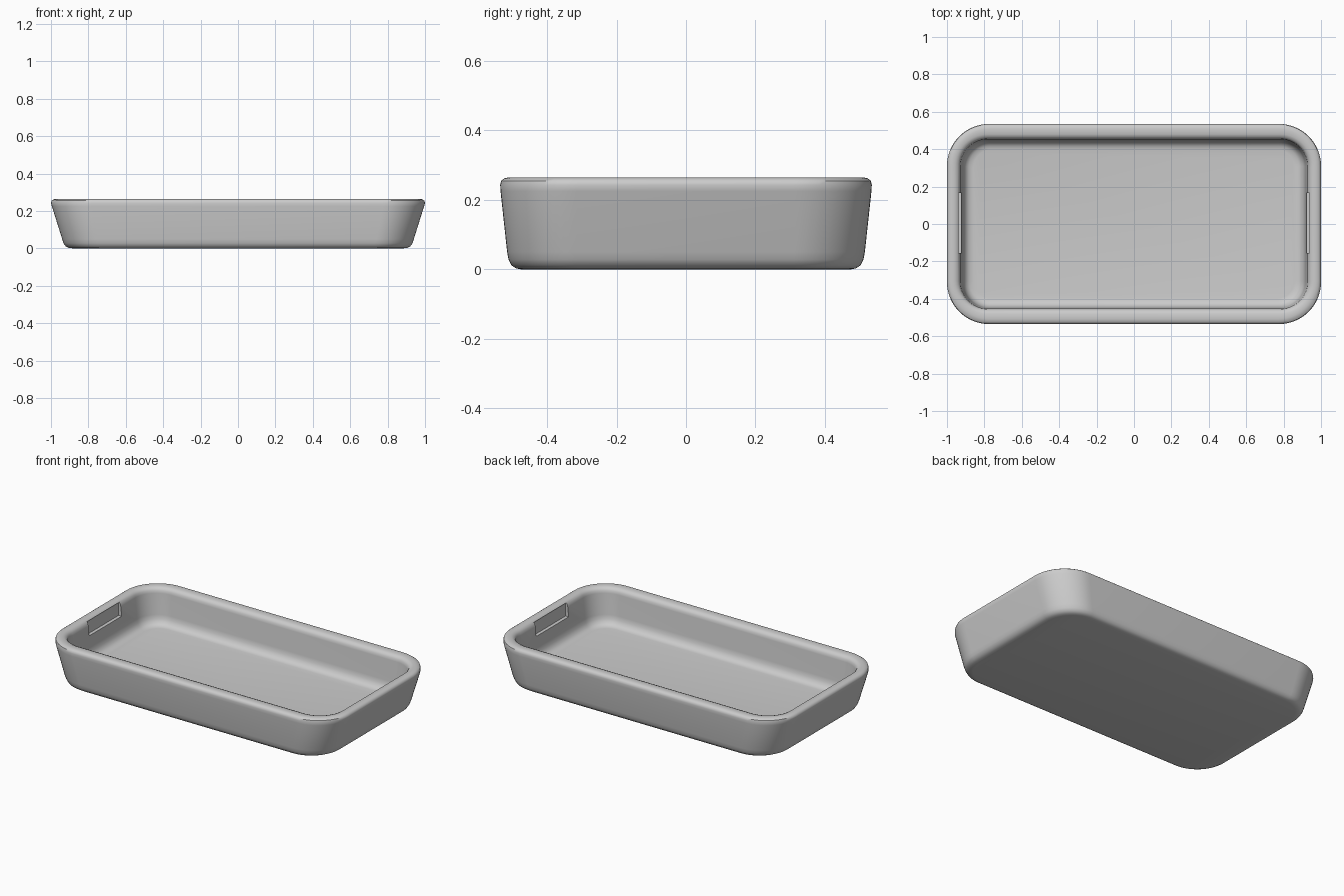
import bpy, bmesh
from math import sin, cos, pi

if "Cube" in bpy.data.objects:
    bpy.data.objects.remove(bpy.data.objects["Cube"])

SEG = 14


def ring(bm, hx, hy, r, z):
    """One rounded-rectangle loop of vertices."""
    verts = []
    for i, (sx, sy) in enumerate([(1, 1), (-1, 1), (-1, -1), (1, -1)]):
        for k in range(SEG + 1):
            a = (i + k / SEG) * pi / 2
            verts.append(bm.verts.new((sx * (hx - r) + r * cos(a),
                                       sy * (hy - r) + r * sin(a), z)))
    return verts


def loft(name, profile):
    """Skin a stack of rounded rectangles and cap both ends."""
    bm = bmesh.new()
    rings = [ring(bm, *p) for p in profile]
    n = len(rings[0])
    for a, b in zip(rings, rings[1:]):
        for i in range(n):
            j = (i + 1) % n
            bm.faces.new((a[i], a[j], b[j], b[i]))
    bm.faces.new(rings[0][::-1])
    bm.faces.new(rings[-1])
    bmesh.ops.recalc_face_normals(bm, faces=bm.faces)
    mesh = bpy.data.meshes.new(name)
    bm.to_mesh(mesh)
    bm.free()
    obj = bpy.data.objects.new(name, mesh)
    bpy.context.collection.objects.link(obj)
    return obj


# Tray cross-section: (half x, half y, corner radius, z), outside up, then inside down
tray = loft("tray", [
    (0.88, 0.475, 0.16, 0.0),
    (0.905, 0.49, 0.18, 0.003),
    (0.922, 0.503, 0.19, 0.012),
    (0.933, 0.511, 0.20, 0.028),
    (0.94, 0.515, 0.20, 0.05),
    (0.995, 0.534, 0.22, 0.225),
    (1.0, 0.535, 0.225, 0.243),
    (0.996, 0.532, 0.22, 0.255),
    (0.987, 0.523, 0.215, 0.262),
    (0.972, 0.508, 0.20, 0.265),
    (0.957, 0.48, 0.175, 0.264),
    (0.942, 0.465, 0.16, 0.258),
    (0.932, 0.456, 0.15, 0.246),
    (0.928, 0.453, 0.145, 0.23),
    (0.915, 0.448, 0.14, 0.10),
    (0.910, 0.443, 0.135, 0.075),
    (0.898, 0.432, 0.125, 0.055),
    (0.882, 0.417, 0.11, 0.044),
    (0.86, 0.398, 0.10, 0.04),
])

# Shallow finger notches in both end walls
for side in (-1, 1):
    bpy.ops.mesh.primitive_cube_add(size=1, location=(side * 0.918, 0.005, 0.212))
    cutter = bpy.context.object
    cutter.name = "notch_cutter_left" if side < 0 else "notch_cutter_right"
    cutter.scale = (0.05, 0.32, 0.084)
    cutter.hide_render = True
    cutter.hide_set(True)
    cut = tray.modifiers.new("notch", 'BOOLEAN')
    cut.operation = 'DIFFERENCE'
    cut.object = cutter

# Apply the cuts, remove the helpers and shade
bpy.context.view_layer.objects.active = tray
bpy.ops.object.select_all(action='DESELECT')
tray.select_set(True)
for mod in list(tray.modifiers):
    bpy.ops.object.modifier_apply(modifier=mod.name)
for obj in list(bpy.data.objects):
    if obj.name.startswith("notch_cutter"):
        bpy.data.objects.remove(obj)
bpy.ops.object.shade_smooth_by_angle(angle=0.7)
